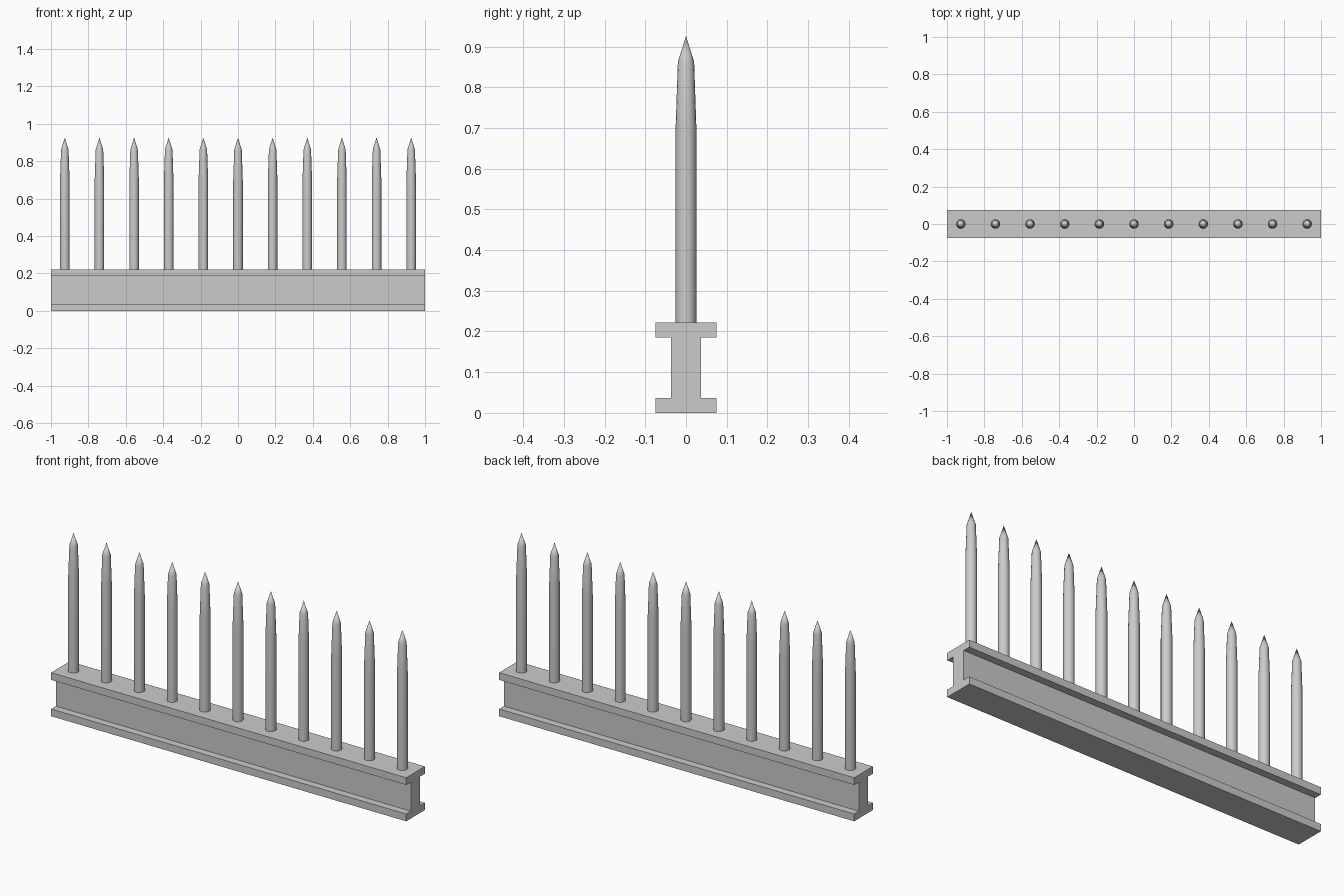
import bpy, bmesh, math

if "Cube" in bpy.data.objects:
    bpy.data.objects.remove(bpy.data.objects["Cube"])


def finish(name, bm):
    bmesh.ops.recalc_face_normals(bm, faces=bm.faces)
    mesh = bpy.data.meshes.new(name)
    bm.to_mesh(mesh)
    bm.free()
    obj = bpy.data.objects.new(name, mesh)
    bpy.context.collection.objects.link(obj)
    return obj


# I-beam base: mirrored half profile (y, z), extruded along x
half = [(0.075, 0), (0.075, 0.037), (0.037, 0.037),
        (0.037, 0.185), (0.075, 0.185), (0.075, 0.222)]
profile = half + [(-y, z) for y, z in reversed(half)]
bm = bmesh.new()
face = bm.faces.new([bm.verts.new((-1, y, z)) for y, z in profile])
ext = bmesh.ops.extrude_face_region(bm, geom=[face], use_keep_orig=True)
bmesh.ops.translate(bm, vec=(2, 0, 0),
                    verts=[g for g in ext["geom"] if isinstance(g, bmesh.types.BMVert)])
finish("beam_base", bm)

# Spike: round shaft with slight taper and a pointed tip
SIDES = 16
rings = [(0.0255, 0.222), (0.0255, 0.70), (0.020, 0.862)]
bm = bmesh.new()
loops = [[bm.verts.new((r * math.cos(2 * math.pi * i / SIDES),
                        r * math.sin(2 * math.pi * i / SIDES), z))
          for i in range(SIDES)] for r, z in rings]
tip = bm.verts.new((0, 0, 0.926))
bm.faces.new(loops[0])
for i in range(SIDES):
    j = (i + 1) % SIDES
    for low, high in zip(loops, loops[1:]):
        bm.faces.new((low[i], low[j], high[j], high[i]))
    bm.faces.new((loops[-1][i], loops[-1][j], tip))
spike = finish("spike_1", bm)
bpy.context.view_layer.objects.active = spike
spike.select_set(True)
bpy.ops.object.shade_smooth_by_angle(angle=math.radians(30))

# Row of eleven spikes sharing one mesh
COUNT, END = 11, 0.926
spike.location.x = -END
for i in range(1, COUNT):
    copy = spike.copy()
    copy.name = f"spike_{i + 1}"
    copy.location.x = -END + 2 * END * i / (COUNT - 1)
    bpy.context.collection.objects.link(copy)
